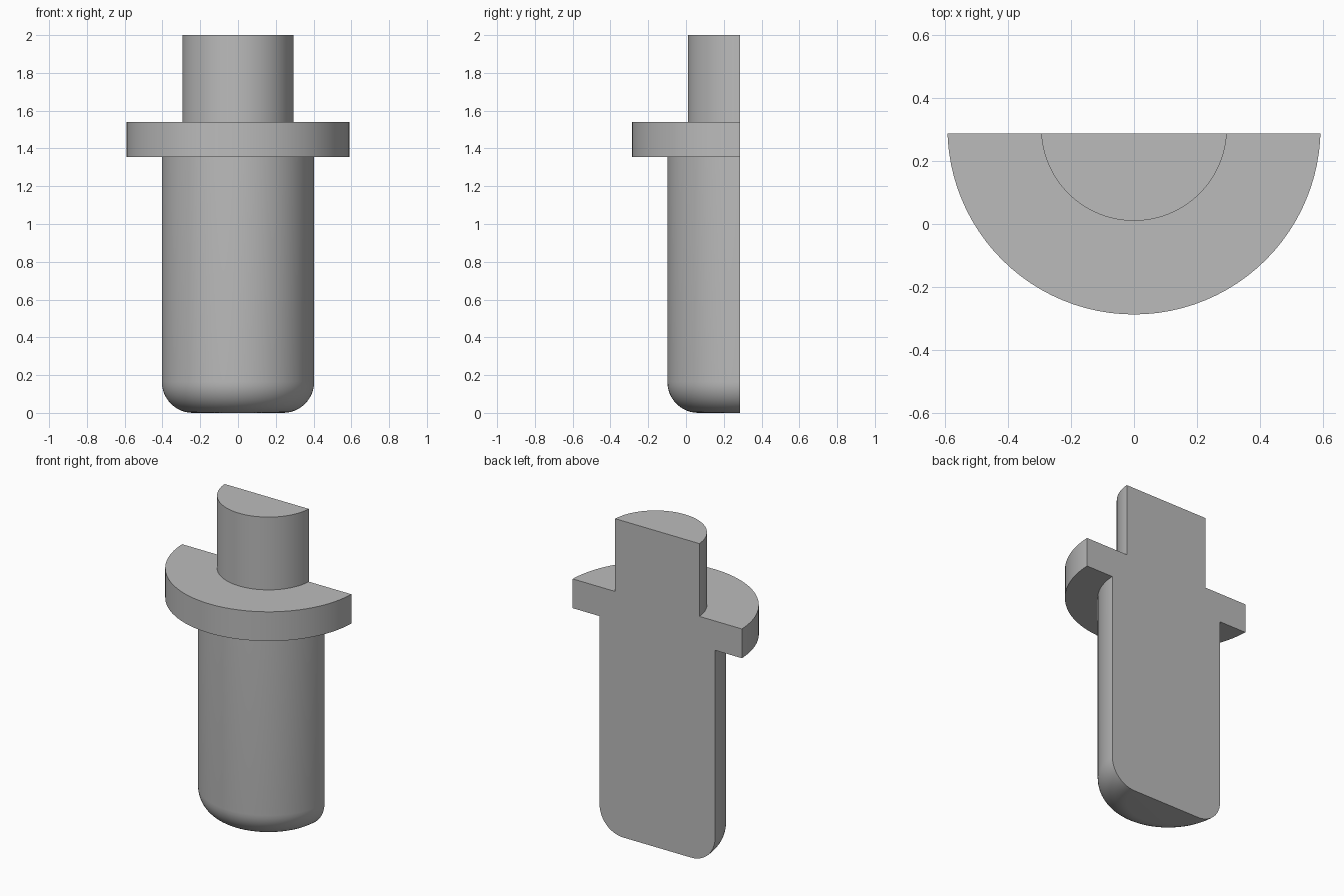
import bpy, bmesh
from math import pi, sin, cos, radians
from mathutils import Vector, Matrix

cube = bpy.data.objects.get("Cube")
if cube:
    bpy.data.objects.remove(cube, do_unlink=True)

# Main sizes
SHANK_R, FLANGE_R, STEM_R = 0.404, 0.592, 0.295
FLANGE_Z0, FLANGE_Z1, TOP_Z = 1.355, 1.54, 2.0
FILLET = 0.165
AXIS_Y, CUT_Y = 0.305, 0.287
SEGMENTS, FILLET_STEPS = 96, 12

# Material
grey = bpy.data.materials.new("plain grey")
grey.use_nodes = True
colour = (0.5, 0.5, 0.5, 1)
grey.diffuse_color = colour
grey.node_tree.nodes["Principled BSDF"].inputs["Base Color"].default_value = colour

# Stepped profile (radius, height) with a rounded lower edge
profile = [(0, 0)]
for i in range(FILLET_STEPS + 1):
    a = pi / 2 * i / FILLET_STEPS
    profile.append((SHANK_R - FILLET + FILLET * sin(a), FILLET - FILLET * cos(a)))
profile += [(SHANK_R, FLANGE_Z0), (FLANGE_R, FLANGE_Z0), (FLANGE_R, FLANGE_Z1),
            (STEM_R, FLANGE_Z1), (STEM_R, TOP_Z), (0, TOP_Z)]

# Revolve the profile
bm = bmesh.new()
verts = [bm.verts.new((r, 0, z)) for r, z in profile]
edges = [bm.edges.new(pair) for pair in zip(verts, verts[1:])]
bmesh.ops.spin(bm, geom=verts + edges, cent=(0, 0, 0), axis=(0, 0, 1),
               angle=2 * pi, steps=SEGMENTS)
bmesh.ops.remove_doubles(bm, verts=bm.verts, dist=1e-5)
bmesh.ops.transform(bm, matrix=Matrix.Translation((0, AXIS_Y, 0)), verts=bm.verts)

# Slice off the back half and close it with a flat face
bmesh.ops.bisect_plane(bm, geom=bm.verts[:] + bm.edges[:] + bm.faces[:],
                       plane_co=Vector((0, CUT_Y, 0)), plane_no=Vector((0, 1, 0)),
                       clear_outer=True)
rim = [e for e in bm.edges if e.is_boundary]
bmesh.ops.edgeloop_fill(bm, edges=rim)

# Merge coplanar facets into clean caps
bmesh.ops.dissolve_limit(bm, angle_limit=radians(0.3), verts=bm.verts, edges=bm.edges)
bmesh.ops.recalc_face_normals(bm, faces=bm.faces)

mesh = bpy.data.meshes.new("half_pin")
bm.to_mesh(mesh)
bm.free()
mesh.materials.append(grey)
pin = bpy.data.objects.new("half_pin", mesh)
bpy.context.collection.objects.link(pin)

# Smooth curved walls, sharp steps
bpy.ops.object.select_all(action='DESELECT')
pin.select_set(True)
bpy.context.view_layer.objects.active = pin
bpy.ops.object.shade_smooth_by_angle(angle=radians(30))
